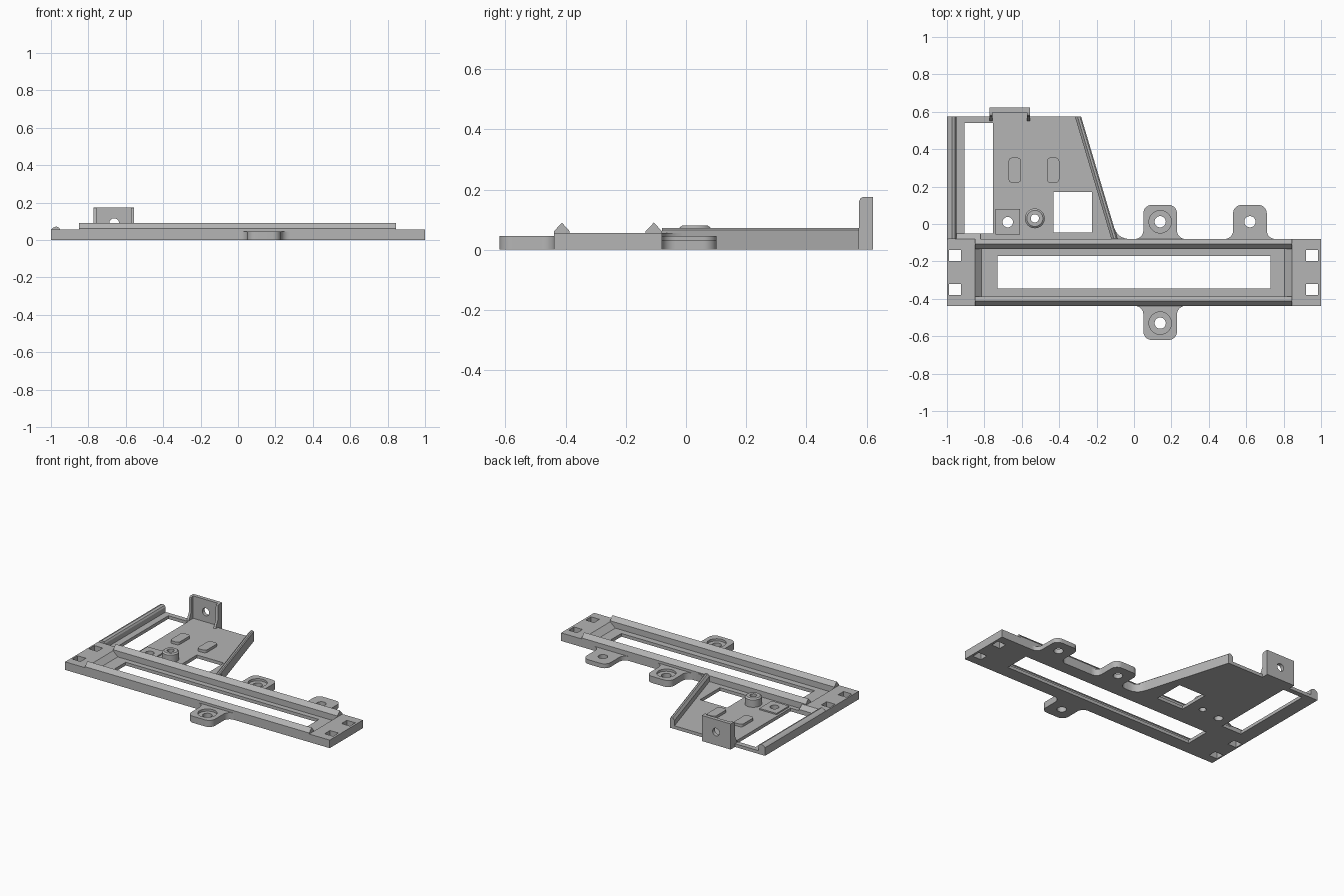
import bpy, bmesh
from math import sin, cos, pi, radians
from mathutils import Vector

cube = bpy.data.objects.get("Cube")
if cube:
    bpy.data.objects.remove(cube)

GREY = (0.46, 0.46, 0.46, 1)
mat = bpy.data.materials.new("plain grey")
mat.use_nodes = True
mat.diffuse_color = GREY
mat.node_tree.nodes["Principled BSDF"].inputs["Base Color"].default_value = GREY

FLOOR, TOP = 0.022, 0.055
FRONT, BACK, REAR = -0.438, -0.08, 0.575


def finish(name, bm):
    bmesh.ops.recalc_face_normals(bm, faces=bm.faces)
    me = bpy.data.meshes.new(name)
    bm.to_mesh(me)
    bm.free()
    me.materials.append(mat)
    ob = bpy.data.objects.new(name, me)
    bpy.context.collection.objects.link(ob)
    return ob


def sweep(name, pts, vec):
    """Solid made by moving a polygon along a vector."""
    bm = bmesh.new()
    face = bm.faces.new([bm.verts.new(p) for p in pts])
    new = bmesh.ops.extrude_face_region(bm, geom=[face], use_keep_orig=True)
    verts = [g for g in new["geom"] if isinstance(g, bmesh.types.BMVert)]
    bmesh.ops.translate(bm, verts=verts, vec=Vector(vec))
    return finish(name, bm)


def prism(name, outline, z0, z1):
    return sweep(name, [(x, y, z0) for x, y in outline], (0, 0, z1 - z0))


def rect(x0, x1, y0, y1):
    return [(x0, y0), (x1, y0), (x1, y1), (x0, y1)]


def arc(cx, cy, r, a0, a1, n=8):
    steps = [radians(a0 + (a1 - a0) * i / n) for i in range(n + 1)]
    return [(cx + r * cos(a), cy + r * sin(a)) for a in steps]


def circle(cx, cy, r, n=32):
    return arc(cx, cy, r, 0, 360, n)[:-1]


def rounded(x0, x1, y0, y1, r):
    return (arc(x1 - r, y1 - r, r, 0, 90) + arc(x0 + r, y1 - r, r, 90, 180)
            + arc(x0 + r, y0 + r, r, 180, 270) + arc(x1 - r, y0 + r, r, 270, 360))


def cut(targets, cutter):
    for ob in targets:
        mod = ob.modifiers.new("cut", "BOOLEAN")
        mod.operation = "DIFFERENCE"
        mod.solver = "EXACT"
        mod.object = cutter
        bpy.context.view_layer.objects.active = ob
        bpy.ops.object.modifier_apply(modifier=mod.name)
    bpy.data.objects.remove(cutter)


def hole(targets, outline, z0=-0.1, z1=0.3):
    cut(targets, prism("cutter", outline, z0, z1))


# Long base bar with a sloped-end tray, a slot and corner holes
bar = prism("base_bar", rect(-1, 1, FRONT, BACK), 0, TOP)
tray = [(-0.815, FLOOR), (0.805, FLOOR), (0.85, 0.06), (-0.855, 0.06)]
cut([bar], sweep("cutter", [(x, -0.387, z) for x, z in tray], (0, 0.253, 0)))
hole([bar], rect(-0.73, 0.73, -0.345, -0.17))
for x in (-0.957, 0.952):
    for y in (-0.168, -0.35):
        hole([bar], rect(x - 0.032, x + 0.032, y - 0.029, y + 0.029))

# Peaked rails along both sides of the tray
for name, y0, y1 in (("front_rail", FRONT, -0.387), ("back_rail", -0.134, BACK)):
    ridge = [(y0, TOP), (y0, 0.062), ((y0 + y1) / 2, 0.09), (y1, 0.062), (y1, TOP)]
    sweep(name, [(-0.85, y, z) for y, z in ridge], (1.695, 0, 0))


# Mounting ears with filleted roots
def ear(name, cx, root, side, height, counterbore):
    w, reach, f, r = 0.09, 0.182, 0.045, 0.045
    half = (arc(w + f, f, f, 270, 180) + arc(w - r, reach - r, r, 0, 90))
    outline = half + [(-x, y) for x, y in reversed(half)]
    ob = prism(name, [(cx + x, root + side * y) for x, y in outline], 0, height)
    cy = root + side * 0.092
    hole([ob], circle(cx, cy, 0.03))
    if counterbore:
        hole([ob], circle(cx, cy, 0.06), height - 0.015)


ear("front_ear", 0.14, FRONT, -1, 0.045, True)
ear("back_ear", 0.14, BACK, 1, 0.045, True)
ear("back_outer_ear", 0.62, BACK, 1, 0.03, False)

# Thin side plate with two windows
plate = prism("side_plate", [(-1, BACK), (-0.088, BACK), (-0.283, REAR), (-1, REAR)], 0, FLOOR)
hole([plate], rect(-0.905, -0.755, -0.05, 0.54))
hole([plate], rect(-0.43, -0.225, -0.045, 0.17))

# Rounded outer rail and slanted rail of the side plate
lip = [(-1, FLOOR), (-1, TOP), (-0.988, 0.066), (-0.972, 0.072), (-0.957, 0.066),
       (-0.95, TOP), (-0.95, FLOOR)]
sweep("outer_rail", [(x, BACK, z) for x, z in lip], (0, REAR - BACK, 0))
slant = [(-0.316, FLOOR), (-0.316, 0.058), (-0.302, 0.072), (-0.29, 0.072),
         (-0.283, 0.066), (-0.283, FLOOR)]
sweep("slanted_rail", [(x, REAR, z) for x, z in slant], (0.195, BACK - REAR, 0))

# Curved web where the slanted rail meets the bar
a, b, c = Vector((-0.107, -0.015)), Vector((-0.088, BACK)), Vector((-0.02, BACK))
web = [a.lerp(b, t / 8).lerp(b.lerp(c, t / 8), t / 8) for t in range(9)]
prism("rail_fillet", [tuple(p) for p in web] + [tuple(b)], 0, TOP)

# Ramp beside the outer rail
ramp = [(BACK, FLOOR), (BACK, TOP), (-0.05, 0.03), (-0.05, FLOOR)]
sweep("corner_ramp", [(-0.95, y, z) for y, z in ramp], (0.13, 0, 0))

# Raised pads on the plate
for name, x in (("left_pad", -0.4325), ("right_pad", -0.6375)):
    prism(name, rounded(x - 0.033, x + 0.033, 0.22, 0.355, 0.02), FLOOR, 0.04)
square_pad = prism("square_pad", rect(-0.74, -0.61, -0.055, 0.08), FLOOR, 0.031)
hole([plate, square_pad], circle(-0.675, 0.01, 0.028))

# Round post with a chamfered top
post = []
for name, r0, r1, z0, z1 in (("post", 0.053, 0.053, FLOOR, 0.072),
                             ("post_cap", 0.053, 0.043, 0.072, 0.08)):
    bm = bmesh.new()
    bmesh.ops.create_cone(bm, cap_ends=True, segments=32, radius1=r0, radius2=r1, depth=z1 - z0)
    bmesh.ops.translate(bm, verts=bm.verts, vec=Vector((-0.53, 0.03, (z0 + z1) / 2)))
    post.append(finish(name, bm))
hole([plate] + post, circle(-0.53, 0.03, 0.022))

# Upright bracket with side flanges and a screw hole
X0, X1 = -0.773, -0.555
upright = prism("bracket_plate", rect(X0, X1, 0.597, 0.622), 0, 0.175)
cut([upright], sweep("cutter", [(x, 0.5, z) for x, z in circle(-0.662, 0.09, 0.026)], (0, 0.3, 0)))
prism("bracket_foot", rect(X0, X1, REAR, 0.597), 0, FLOOR)
flange = [(0.55, FLOOR), (REAR, 0.072), (REAR, 0.16), (0.579, 0.17), (0.588, 0.175),
          (0.597, 0.175), (0.597, FLOOR)]
for name, x in (("left_flange", X1 - 0.016), ("right_flange", X0)):
    sweep(name, [(x, y, z) for y, z in flange], (0.016, 0, 0))

# Smooth the round walls, keep edges sharp
bpy.ops.object.select_all(action="DESELECT")
for ob in bpy.context.collection.objects:
    if ob.type == "MESH" and mat.name in ob.data.materials:
        ob.select_set(True)
        bpy.context.view_layer.objects.active = ob
bpy.ops.object.shade_smooth_by_angle(angle=radians(30))
